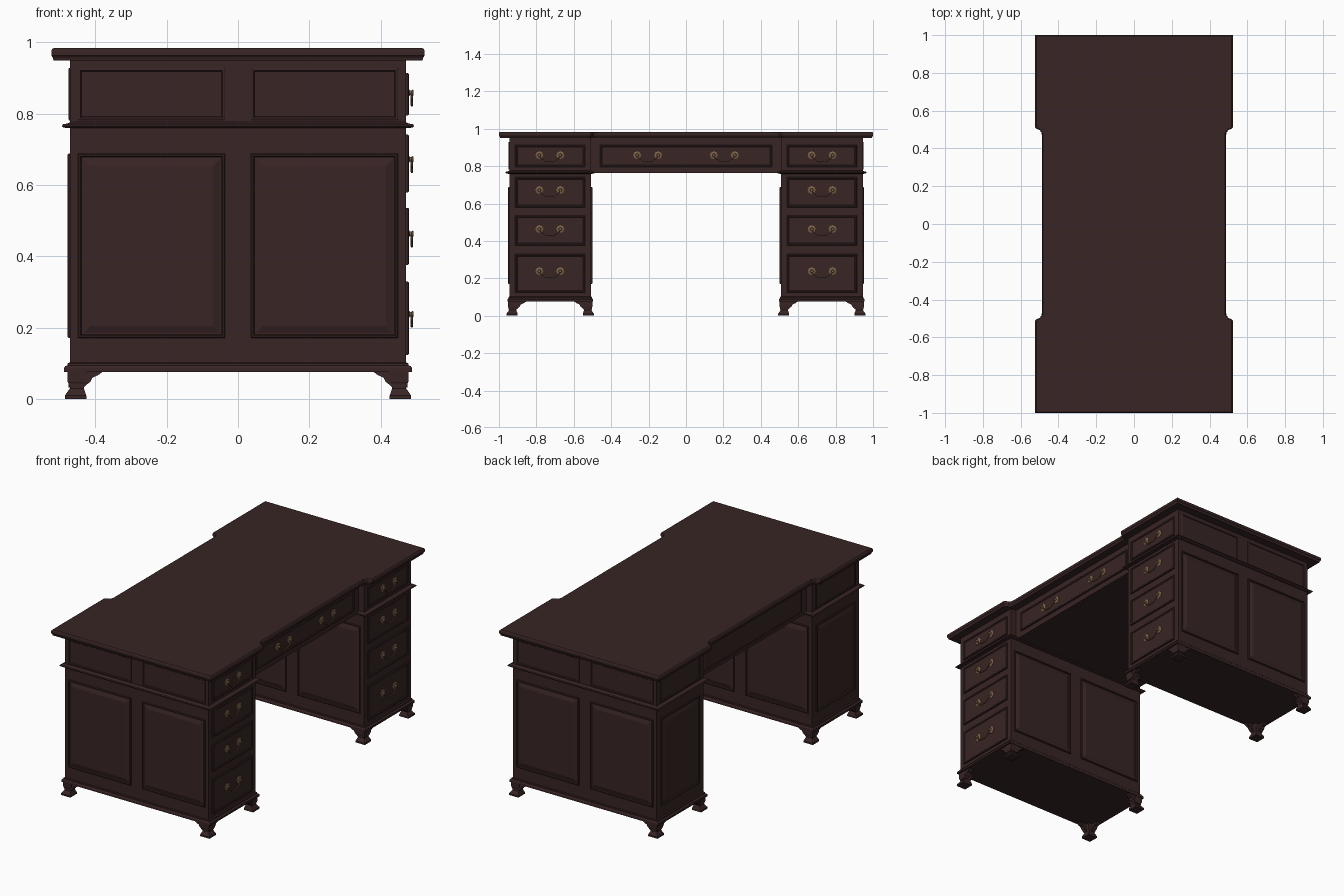
import bpy, bmesh, math
from mathutils import Vector

if "Cube" in bpy.data.objects:
    bpy.data.objects.remove(bpy.data.objects["Cube"])


def material(name, rgb):
    m = bpy.data.materials.new(name)
    m.diffuse_color = (*rgb, 1)
    m.use_nodes = True
    m.node_tree.nodes["Principled BSDF"].inputs["Base Color"].default_value = m.diffuse_color
    return m


WOOD = material("dark mahogany", (0.040, 0.018, 0.018))
BRASS = material("aged brass", (0.20, 0.12, 0.065))


def loft(name, rings, mat=WOOD):
    """Closed solid skinned through rings of equal point count."""
    bm = bmesh.new()
    vs = [[bm.verts.new(p) for p in r] for r in rings]
    n = len(rings[0])
    for a, b in zip(vs, vs[1:]):
        for i in range(n):
            j = (i + 1) % n
            bm.faces.new((a[i], a[j], b[j], b[i]))
    bm.faces.new(vs[0])
    bm.faces.new(vs[-1])
    bmesh.ops.recalc_face_normals(bm, faces=bm.faces)
    me = bpy.data.meshes.new(name)
    bm.to_mesh(me)
    bm.free()
    me.materials.append(mat)
    ob = bpy.data.objects.new(name, me)
    bpy.context.collection.objects.link(ob)
    return ob


def rect(x0, x1, y0, y1, z):
    return [(x0, y0, z), (x1, y0, z), (x1, y1, z), (x0, y1, z)]


def stack(name, cy, layers):
    """Rectangular moulding: layers of (half x, half y, z)."""
    return loft(name, [rect(-hx, hx, cy - hy, cy + hy, z) for hx, hy, z in layers])


def panel(name, axis, sign, plane, u0, u1, z0, z1, profile):
    """Moulded panel on a vertical face; profile of (inset, height)."""
    rings = []
    for d, h in profile:
        p = plane + sign * h
        uv = [(u0 + d, z0 + d), (u1 - d, z0 + d), (u1 - d, z1 - d), (u0 + d, z1 - d)]
        rings.append([(p, u, z) if axis == 'x' else (u, p, z) for u, z in uv])
    return loft(name, rings)


RAISED = [(0, -.002), (0, .004), (.003, .007), (.007, .007), (.010, .001), (.014, .001), (.034, .008)]
BEAD = [(0, -.002), (0, .003), (.003, .005), (.007, .005), (.010, .001)]
DRAWER = [(0, -.002), (0, .006), (.003, .009), (.008, .009), (.012, .005)]


# Desk top with stepped front and back edges
def top_outline(d, z):
    q = [(.523, 1), (.523, .510), (.513, .502), (.498, .497), (.490, .486), (.487, .465)]
    q = [(x - d, y - d if y == 1 else y + d * .5) for x, y in q]
    right = q + [(x, -y) for x, y in reversed(q)]
    return [(x, y, z) for x, y in right + [(-x, -y) for x, y in right]]


loft("desk_top", [top_outline(d, z) for d, z in
                  [(.006, .949), (.004, .957), (0, .962), (0, .974), (.002, .980), (.006, .983)]])

# Centre section over the kneehole
stack("centre_apron", 0, [(.435, .51, .762), (.435, .51, .950)])
panel("centre_drawer", 'x', 1, .435, -.46, .46, .795, .913, DRAWER)
panel("centre_back_panel", 'x', -1, -.435, -.46, .46, .782, .928, BEAD)


# Brass drop handle on a +x face
def handle(x, y, z):
    for s in (-1, 1):
        cy = y + s * .056

        def ring(r, dx, lobed):
            return [(x + dx,
                     cy + r * (1 - lobed * .12 * (i % 2)) * math.cos(i * math.pi / 8),
                     z + r * (1 - lobed * .12 * (i % 2)) * math.sin(i * math.pi / 8))
                    for i in range(16)]
        loft("handle_rosette", [ring(.022, -.002, 1), ring(.022, .002, 1), ring(.016, .004, 1),
                                ring(.007, .005, 0), ring(.006, .011, 0), ring(.009, .013, 0),
                                ring(.007, .017, 0)], BRASS)
    half = [(.054, -.003), (.050, -.014), (.041, -.021), (.033, -.024), (.026, -.032), (.013, -.035)]
    pts = [(-a, b) for a, b in half] + [(0, -.033)] + half[::-1]
    rings = []
    for i, (a, b) in enumerate(pts):
        p, n = pts[max(i - 1, 0)], pts[min(i + 1, len(pts) - 1)]
        t = Vector((0, n[0] - p[0], n[1] - p[1])).normalized()
        side = t.cross(Vector((1, 0, 0)))
        c = Vector((x + .012, y + a, z + b))
        rings.append([c + .0035 * (math.cos(k * math.pi / 3) * Vector((1, 0, 0))
                                   + math.sin(k * math.pi / 3) * side) for k in range(6)])
    loft("handle_bail", rings, BRASS)


for y in (-.205, .205):
    handle(.440, y, .858)

# Bracket foot: flared block plus two scrolled wings
WING = [(-.004, .078), (-.004, .046), (.002, .033), (.040, .033), (.050, .042),
        (.058, .048), (.064, .060), (.080, .067), (.095, .078)]
BLOCK = [(0, -.013, .047), (.010, -.013, .047), (.030, .001, .040),
         (.036, .001, .040), (.048, -.005, .045), (.078, -.006, .048)]


def foot(cx, cy, sx, sy):
    """Corner at (cx, cy); sx, sy point inward."""
    loft("foot_block", [rect(cx + sx * a, cx + sx * b, cy + sy * a, cy + sy * b, z) for z, a, b in BLOCK])
    loft("foot_wing", [[(cx + sx * s, cy + sy * t, z) for s, z in WING] for t in (-.003, .022)])
    loft("foot_wing", [[(cx + sx * t, cy + sy * s, z) for s, z in WING] for t in (-.003, .022)])


# Two pedestals
CY, HX, HY = .726, .470, .219
for side in (-1, 1):
    cy = side * CY
    stack("pedestal_body", cy, [(HX, HY, .095), (HX, HY, .765)])
    stack("pedestal_upper_case", cy, [(HX, HY, .765), (HX, HY, .952)])
    stack("base_moulding", cy, [(.488, .229, .076), (.488, .229, .087), (.484, .226, .092),
                                (.478, .223, .094), (.477, .222, .100), (HX, HY, .103)])
    stack("waist_moulding", cy, [(.478, .226, .759), (.490, .236, .761), (.494, .240, .765),
                                 (.490, .236, .770), (.478, .226, .772), (HX, HY, .776)])
    for sx in (-1, 1):
        for sy in (-1, 1):
            foot(-sx * .472, cy - sy * .221, sx, sy)

    # Paired panels on the outer and kneehole sides
    for x0, x1 in ((-.448, -.036), (.036, .448)):
        for s in (-1, 1):
            panel("side_raised_panel", 'y', s, cy + s * HY, x0, x1, .171, .688, RAISED)
        panel("side_upper_panel", 'y', side, cy + side * HY, x0, x1, .781, .928, BEAD)

    # Plain back face panels
    panel("back_raised_panel", 'x', -1, -HX, cy - .180, cy + .180, .171, .688, RAISED)
    panel("back_upper_panel", 'x', -1, -HX, cy - .185, cy + .185, .781, .928, BEAD)

    # Drawers with handles
    for z0, z1, hz in ((.795, .913, .858), (.579, .741, .672), (.376, .536, .463), (.124, .329, .238)):
        panel("drawer_front", 'x', 1, HX, cy - .187, cy + .187, z0, z1, DRAWER)
        handle(HX + .005, side * .728, hz)
